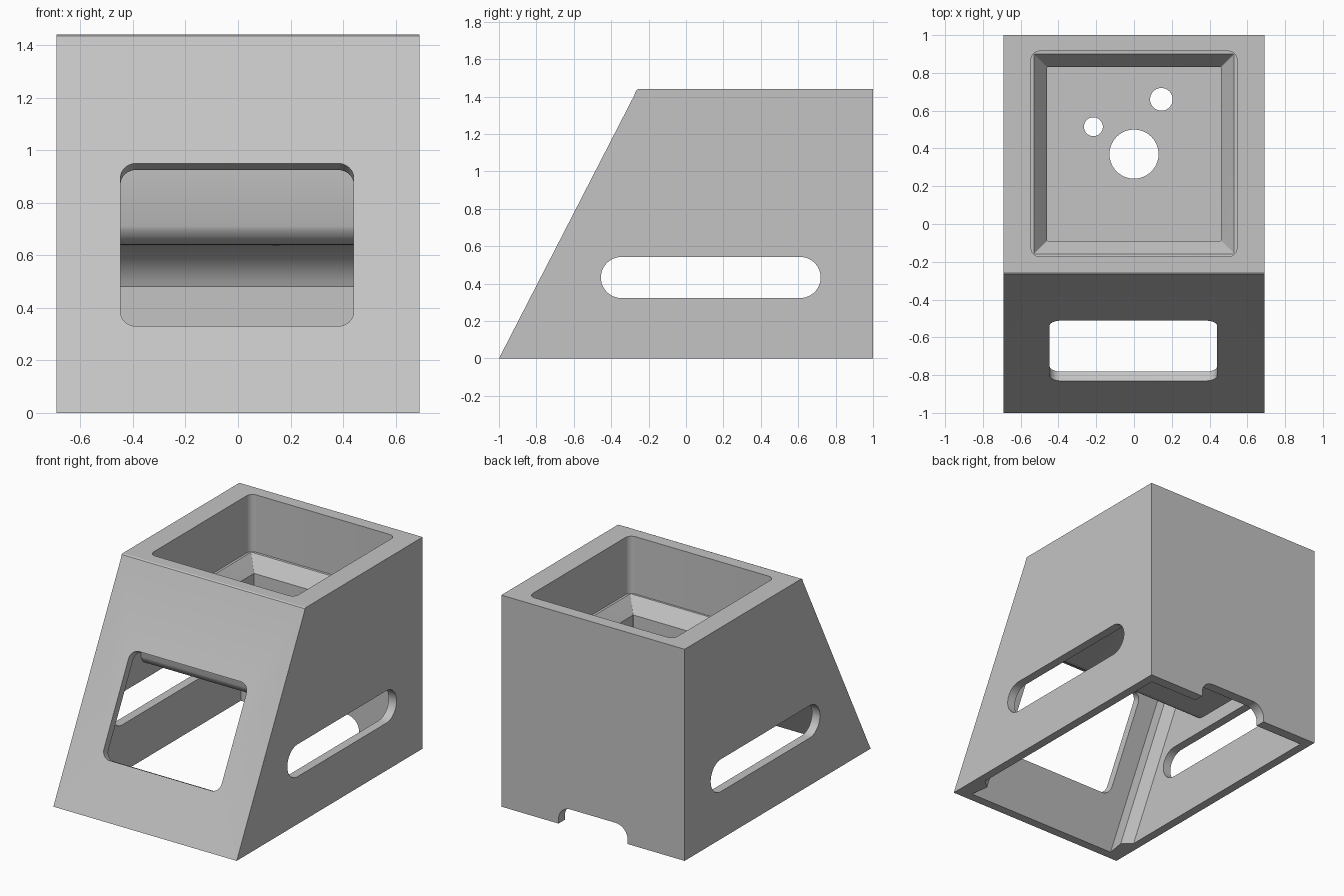
import bpy, bmesh, math
from mathutils import Matrix, Vector

if "Cube" in bpy.data.objects:
    bpy.data.objects.remove(bpy.data.objects["Cube"])

grey = bpy.data.materials.new("light_grey")
grey.diffuse_color = (0.55, 0.55, 0.55, 1)
grey.use_nodes = True
grey.node_tree.nodes["Principled BSDF"].inputs["Base Color"].default_value = grey.diffuse_color

SLOPE = 0.725 / 1.41          # front face: y gained per unit of height


def loft(name, rings, cutter=False):
    """Closed solid through rings of equal point count."""
    bm = bmesh.new()
    vs = [[bm.verts.new(p) for p in r] for r in rings]
    n = len(rings[0])
    for a, b in zip(vs, vs[1:]):
        for i in range(n):
            j = (i + 1) % n
            bm.faces.new((a[i], a[j], b[j], b[i]))
    bm.faces.new(vs[0][::-1])
    bm.faces.new(vs[-1])
    bmesh.ops.recalc_face_normals(bm, faces=bm.faces)
    me = bpy.data.meshes.new(name)
    bm.to_mesh(me)
    bm.free()
    me.materials.append(grey)
    ob = bpy.data.objects.new(name, me)
    bpy.context.collection.objects.link(ob)
    ob.hide_render = cutter
    return ob


def round_rect(x0, x1, y0, y1, r, seg=8):
    """2D rectangle with rounded corners."""
    pts = []
    for k, (cx, cy) in enumerate(((x1 - r, y1 - r), (x0 + r, y1 - r),
                                  (x0 + r, y0 + r), (x1 - r, y0 + r))):
        for i in range(seg + 1):
            a = math.pi / 2 * (k + i / seg)
            pts.append((cx + r * math.cos(a), cy + r * math.sin(a)))
    return pts


def along_x(pts, x0, x1):
    return [[(x, y, z) for y, z in pts] for x in (x0, x1)]


def arc(cy, cz, r, a0, a1, n=12):
    return [(cy + r * math.cos(math.radians(a0 + (a1 - a0) * i / n)),
             cz + r * math.sin(math.radians(a0 + (a1 - a0) * i / n))) for i in range(n + 1)]


# Wedge-shaped housing with a small lip at the top of the front
body = loft("housing", along_x([(-1, 0), (1, 0), (1, 1.44), (-0.255, 1.44), (-0.265, 1.435),
                                (-0.27, 1.425), (-0.275, 1.41)], -0.69, 0.69))
cutters = []

# Hollow underside, curved under the tray and at the back
front = lambda z: -0.938 + SLOPE * z
cavity = [(front(-0.1), -0.1), (front(1.34), 1.34), (-0.23, 1.34), (-0.23, 1.03), (-0.15, 0.93)]
cavity += arc(-0.05, 0.74, 0.10, 197, 270, 8)
cavity += arc(0.69, 0.40, 0.24, 90, 19.5)
cavity += [(0.93, 0.48), (0.93, -0.1)]
cutters.append(loft("cavity_cutter", along_x(cavity, -0.63, 0.63), True))

# Stepped tray pocket in the top
tray = []
for z, x, y0, y1, r in ((1.6, 0.545, -0.172, 0.915, 0.045), (1.05, 0.545, -0.172, 0.915, 0.045),
                        (1.049, 0.53, -0.16, 0.90, 0.004), (0.95, 0.46, -0.09, 0.83, 0.004),
                        (0.70, 0.46, -0.09, 0.83, 0.004)):
    tray.append([(px, py, z) for px, py in round_rect(-x, x, y0, y1, r)])
cutters.append(loft("tray_cutter", tray, True))

# Round holes in the tray floor
for x, y, r in ((0, 0.37, 0.13), (0.145, 0.66, 0.06), (-0.215, 0.515, 0.05)):
    ring = [(x + r * math.cos(i * math.tau / 40), y + r * math.sin(i * math.tau / 40))
            for i in range(40)]
    cutters.append(loft("hole_cutter", [[(*p, z) for p in ring] for z in (0.5, 0.8)], True))

# Front window, cut square to the sloping face
up = Vector((0, SLOPE, 1)).normalized()
inward = Vector((0, 1, -SLOPE)).normalized()
stretch = math.hypot(1, SLOPE)
win = round_rect(-0.447, 0.44, 0.33 * stretch, 0.95 * stretch, 0.06)
cutters.append(loft("window_cutter", [[Vector((x, -1, 0)) + up * s + inward * d for x, s in win]
                                      for d in (-0.1, 0.15)], True))

# Long grip slots through both sides
slot = round_rect(-0.455, 0.72, 0.323, 0.543, 0.1099, 12)
cutters.append(loft("slot_cutter", along_x(slot, -0.9, 0.9), True))

# Cable notch at the bottom of the back
notch = round_rect(-0.26, 0.26, -0.2, 0.12, 0.09)
cutters.append(loft("notch_cutter", [[(x, y, z) for x, z in notch] for y in (0.85, 1.1)], True))

for c in cutters:
    m = body.modifiers.new(c.name, 'BOOLEAN')
    m.operation = 'DIFFERENCE'
    m.solver = 'EXACT'
    m.object = c

# Apply the cuts and remove the helpers
dg = bpy.context.evaluated_depsgraph_get()
cut = bpy.data.meshes.new_from_object(body.evaluated_get(dg))
body.modifiers.clear()
body.data = cut
for c in cutters:
    bpy.data.objects.remove(c)

# Chamfered corner ribs behind the sloping front
for side, name in ((-1, "left_corner_rib"), (1, "right_corner_rib")):
    sec = [(0.65, -0.95), (0.59, -0.95), (0.567, -0.81), (0.63, -0.755), (0.65, -0.755)]
    loft(name, [[(side * x, y + SLOPE * z, z) for x, y in sec] for z in (0, 1.3)])

bpy.ops.object.select_all(action='DESELECT')
body.select_set(True)
bpy.context.view_layer.objects.active = body
bpy.ops.object.shade_smooth_by_angle(angle=math.radians(25))
